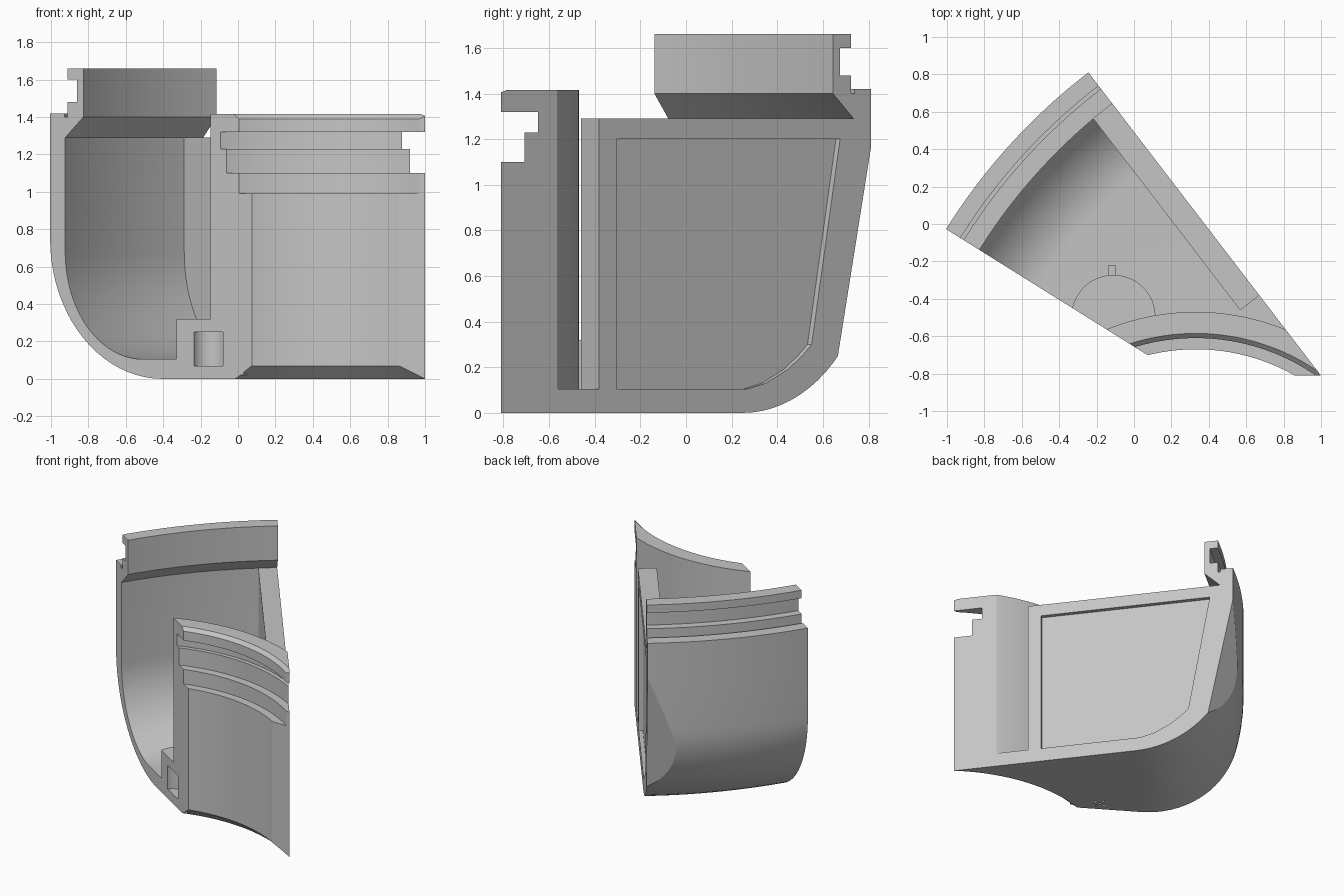
import bpy, bmesh, math
from mathutils import Vector

cube = bpy.data.objects.get("Cube")
if cube:
    bpy.data.objects.remove(cube, do_unlink=True)

grey = bpy.data.materials.new("light_grey")
grey.use_nodes = True
grey.diffuse_color = (0.56, 0.56, 0.56, 1)
grey.node_tree.nodes["Principled BSDF"].inputs["Base Color"].default_value = (0.56, 0.56, 0.56, 1)

# Two axes: one for the wedge-shaped shell, one for the concave front wall
APEX = Vector((1.692, -1.7125, 0))
HUB = Vector((0.33, -1.74, 0))
A_LEFT, A_RIGHT = math.radians(148), math.radians(127.5)
UP = Vector((0, 0, 1))
RADIAL = Vector((math.cos(A_RIGHT), math.sin(A_RIGHT), 0))
OUT_RIGHT = Vector((math.sin(A_RIGHT), -math.cos(A_RIGHT), 0))
OUT_LEFT = Vector((-math.sin(A_LEFT), math.cos(A_LEFT), 0))


def finish(name, bm):
    bmesh.ops.recalc_face_normals(bm, faces=bm.faces)
    mesh = bpy.data.meshes.new(name)
    bm.to_mesh(mesh)
    bm.free()
    mesh.materials.append(grey)
    ob = bpy.data.objects.new(name, mesh)
    bpy.context.collection.objects.link(ob)
    return ob


def loft(name, rings, trims=()):
    """Solid through a list of matching rings, trimmed by planes."""
    bm = bmesh.new()
    rows = [[bm.verts.new(p) for p in ring] for ring in rings]
    n = len(rows[0])
    for a, b in zip(rows, rows[1:]):
        for i in range(n):
            j = (i + 1) % n
            bm.faces.new((a[i], a[j], b[j], b[i]))
    bm.faces.new(rows[0])
    bm.faces.new(rows[-1])
    for point, normal in trims:
        cut = bmesh.ops.bisect_plane(bm, geom=bm.verts[:] + bm.edges[:] + bm.faces[:],
                                     plane_co=point, plane_no=normal, clear_outer=True)
        edges = [e for e in cut["geom_cut"] if isinstance(e, bmesh.types.BMEdge)]
        if edges:
            bmesh.ops.edgeloop_fill(bm, edges=edges)
    return finish(name, bm)


def sweep(name, profile, centre, start, end, steps, trims=()):
    rings = []
    for k in range(steps + 1):
        a = start + (end - start) * k / steps
        d = Vector((math.cos(a), math.sin(a), 0))
        rings.append([centre + d * r + UP * z for r, z in profile])
    return loft(name, rings, trims)


def side_prism(name, outline, near, far):
    """Outline in radius and height on the right side, extruded across it."""
    return loft(name, [[APEX + RADIAL * r + UP * z + OUT_RIGHT * o for r, z in outline]
                       for o in (near, far)])


def cylinder(name, x, y, radius, z0, z1, sides=48, trims=()):
    circle = [(x + radius * math.cos(math.tau * i / sides),
               y + radius * math.sin(math.tau * i / sides)) for i in range(sides)]
    return loft(name, [[Vector((px, py, z)) for px, py in circle] for z in (z0, z1)], trims)


def arc(r, z, wide, tall, steps=20):
    """Quarter ellipse from the bottom up to the outer side."""
    return [(r + wide * math.sin(math.pi / 2 * i / steps),
             z - tall * math.cos(math.pi / 2 * i / steps)) for i in range(steps + 1)]


def subtract(ob, cutter):
    mod = ob.modifiers.new("cut", 'BOOLEAN')
    mod.operation, mod.solver, mod.object = 'DIFFERENCE', 'EXACT', cutter
    bpy.context.view_layer.objects.active = ob
    bpy.ops.object.modifier_apply(modifier=mod.name)


# Outer shell with floor, rounded lower edge and grooved upper lip
lip = [(3.18, 1.1), (3.18, 1.42), (3.09, 1.42), (3.09, 1.4), (3.07, 1.4), (3.07, 1.48),
       (3.01, 1.48), (3.01, 1.6), (3.07, 1.6), (3.07, 1.66), (2.97, 1.66), (2.97, 1.4),
       (3.085, 1.29)]
shell_profile = ([(1.0, 0)] + arc(2.47, 0.75, 0.71, 0.75) + lip
                 + arc(2.595, 0.68, 0.49, 0.575)[::-1] + [(1.0, 0.105)])
shell = sweep("outer_shell", shell_profile, APEX, A_RIGHT, A_LEFT, 24)

# Concave front wall with stepped grooves near the top
wall_profile = [(1.146, 0), (1.07, 0.07), (1.07, 0.99), (1.13, 0.99), (1.13, 1.1), (1.19, 1.1),
                (1.19, 1.23), (1.22, 1.23), (1.22, 1.32), (1.13, 1.32), (1.13, 1.39),
                (1.155, 1.415), (1.27, 1.415), (1.27, 0)]
left_trim = (APEX, OUT_LEFT)
wall = sweep("front_wall", wall_profile, HUB, math.radians(35), math.radians(130), 48,
             [left_trim, (APEX, OUT_RIGHT), (Vector((0, -0.81, 0)), Vector((0, -1, 0)))])

# Right side wall
side = side_prism("side_wall", [(1.678, 0.02)] + arc(2.47, 0.72, 0.66, 0.7)
                  + [(3.13, 1.29), (1.678, 1.29)], 0, -0.13)

# Half-round boss on the floor with a small tab
boss = cylinder("floor_boss", -0.11, -0.497, 0.225, 0.02, 0.32, trims=[left_trim])
tab = loft("boss_tab", [[Vector((x, y, z)) for x, y in
                         ((-0.135, -0.3), (-0.1, -0.3), (-0.1, -0.22), (-0.135, -0.22))]
                        for z in (0.08, 0.13)])

# Cutters
front_void = cylinder("front_void", HUB.x, HUB.y, 1.2, -0.1, 0.2, 128)
panel = side_prism("panel_recess", [(1.775, 0.105), (2.5, 0.105), (2.6, 0.13), (2.72, 0.19),
                                    (2.8, 0.25), (2.853, 0.3), (3.01, 1.2), (1.775, 1.2)],
                   0.05, -0.03)
pocket = cylinder("boss_pocket", -0.157, -0.557, 0.092, 0.07, 0.25)
tilt = math.radians(25)
slope = Vector((0.196, 0.981))
along = RADIAL * slope.x + UP * slope.y
facing = (RADIAL * slope.y - UP * slope.x) * math.cos(tilt) + OUT_RIGHT * math.sin(tilt)
across = facing.cross(along)
start = APEX + RADIAL * 3.004 + UP * 0.28
corner = loft("corner_flat", [[start + facing * d + along * u + across * v
                               for u, v in ((-1, -1), (1.5, -1), (1.5, 1), (-1, 1))]
                              for d in (0, 0.5)])
cutters = [front_void, panel, pocket, corner]

subtract(shell, front_void)
subtract(side, panel)
for part in (shell, side):
    subtract(part, corner)
for part in (shell, wall, boss):
    subtract(part, pocket)

# Small drain holes under the boss
for dx, dy in ((0, 0), (0.04, 0), (-0.04, 0), (0, 0.04), (0, -0.04)):
    hole = cylinder("drain_hole", -0.1 + dx, -0.5 + dy, 0.011, -0.02, 0.06, 12)
    cutters.append(hole)
    for part in (shell, boss):
        subtract(part, hole)

for cutter in cutters:
    bpy.data.objects.remove(cutter, do_unlink=True)

# Smooth curved faces, keep hard edges
bpy.ops.object.select_all(action='DESELECT')
for part in (shell, wall, side, boss, tab):
    part.select_set(True)
bpy.context.view_layer.objects.active = shell
bpy.ops.object.shade_smooth_by_angle(angle=math.radians(25))
